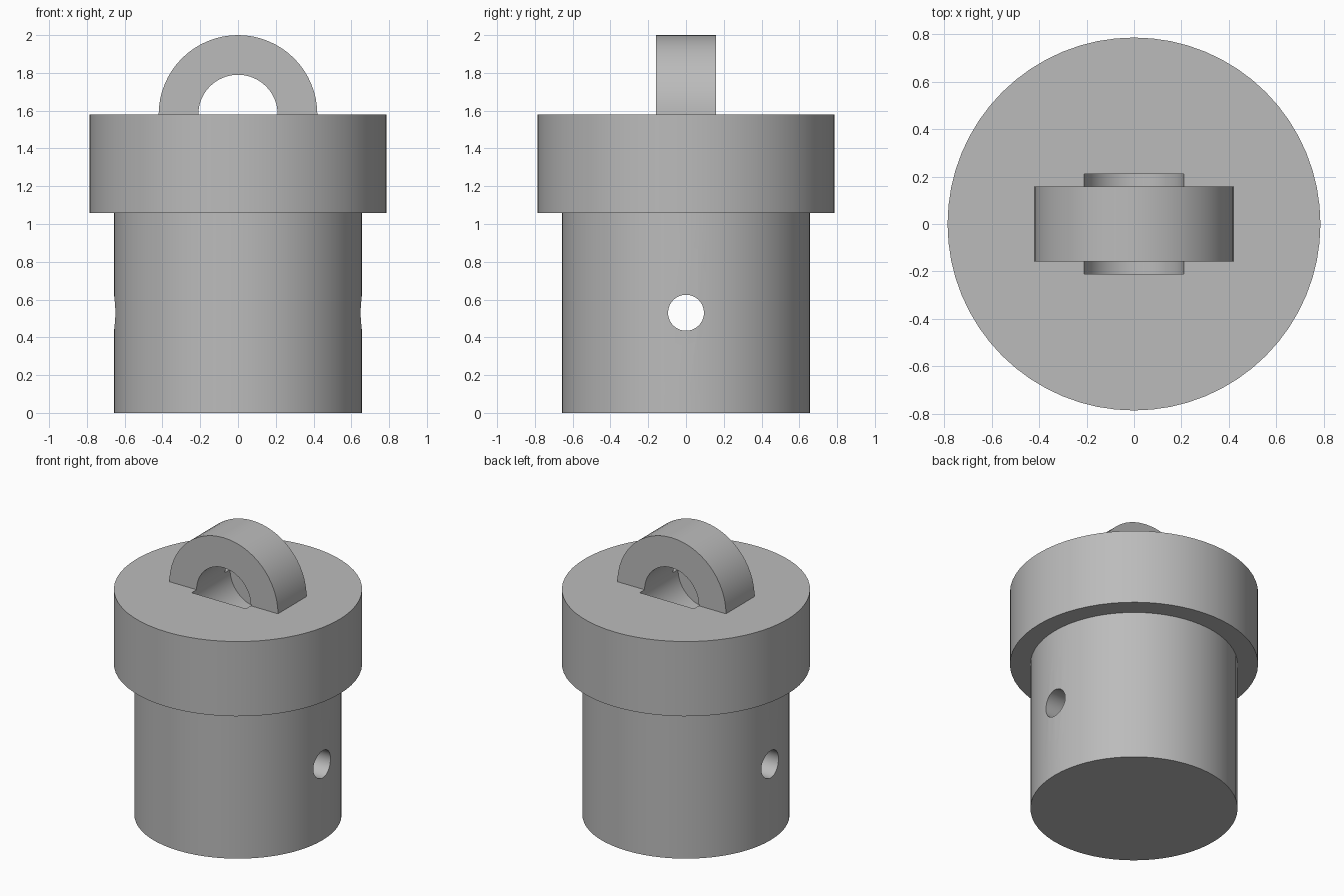
import bpy, bmesh, math
from mathutils import Matrix

if "Cube" in bpy.data.objects:
    bpy.data.objects.remove(bpy.data.objects["Cube"])

SEG = 64
CAP_Z = 1.58      # top of the cap, also the centre of the lifting eye
EYE_R = 0.21      # inner radius of the eye

grey = bpy.data.materials.new("plain grey")
grey.diffuse_color = (0.5, 0.5, 0.5, 1)
grey.use_nodes = True
grey.node_tree.nodes["Principled BSDF"].inputs["Base Color"].default_value = grey.diffuse_color


def make_object(name, bm):
    bmesh.ops.recalc_face_normals(bm, faces=bm.faces[:])
    mesh = bpy.data.meshes.new(name)
    bm.to_mesh(mesh)
    bm.free()
    mesh.materials.append(grey)
    obj = bpy.data.objects.new(name, mesh)
    bpy.context.collection.objects.link(obj)
    return obj


def smooth(obj):
    bpy.ops.object.select_all(action='DESELECT')
    obj.select_set(True)
    bpy.context.view_layer.objects.active = obj
    bpy.ops.object.shade_smooth_by_angle(angle=math.radians(30))


def cylinder(name, radius, length, z, axis):
    bm = bmesh.new()
    turn = Matrix.Rotation(math.pi / 2, 4, axis)
    bmesh.ops.create_cone(bm, cap_ends=True, segments=SEG, radius1=radius,
                          radius2=radius, depth=length,
                          matrix=Matrix.Translation((0, 0, z)) @ turn)
    return make_object(name, bm)


def cut(obj, cutter):
    mod = obj.modifiers.new("cut", 'BOOLEAN')
    mod.operation = 'DIFFERENCE'
    mod.solver = 'EXACT'
    mod.object = cutter
    bpy.context.view_layer.objects.active = obj
    bpy.ops.object.modifier_apply(modifier=mod.name)
    bpy.data.objects.remove(cutter)


# Solid stepped body: narrow shaft under a wider cap
bm = bmesh.new()
rings = []
for r, z in [(0.657, 0), (0.657, 1.057), (0.787, 1.057), (0.787, CAP_Z)]:
    rings.append([bm.verts.new((r * math.cos(2 * math.pi * i / SEG),
                                r * math.sin(2 * math.pi * i / SEG), z))
                  for i in range(SEG)])
for low, high in zip(rings, rings[1:]):
    for i in range(SEG):
        j = (i + 1) % SEG
        bm.faces.new((low[i], low[j], high[j], high[i]))
bm.faces.new(rings[0][::-1])
bm.faces.new(rings[-1])
body = make_object("stepped_body", bm)

# Cross pin hole through the shaft, and the rounded pocket under the eye
cut(body, cylinder("pin_hole_cutter", 0.095, 2.0, 0.53, 'Y'))
cut(body, cylinder("pocket_cutter", EYE_R, 0.424, CAP_Z, 'X'))
smooth(body)

# Half-ring lifting eye standing on the cap
bm = bmesh.new()
n = SEG // 2
arc = [math.pi * i / n for i in range(n + 1)]
outline = [(0.42 * math.cos(a), CAP_Z + 0.42 * math.sin(a)) for a in arc]
inner = [(EYE_R * math.cos(a), CAP_Z + EYE_R * math.sin(a)) for a in arc]
front_out, front_in, back_out, back_in = [
    [bm.verts.new((x, y, z)) for x, z in pts]
    for y in (-0.158, 0.158) for pts in (outline, inner)]
loop = [front_out, front_in, back_in, back_out]
for a, b in zip(loop, loop[1:] + loop[:1]):
    for i in range(n):
        bm.faces.new((a[i], a[i + 1], b[i + 1], b[i]))
for end in (0, n):
    bm.faces.new([row[end] for row in loop])
smooth(make_object("lifting_eye", bm))
